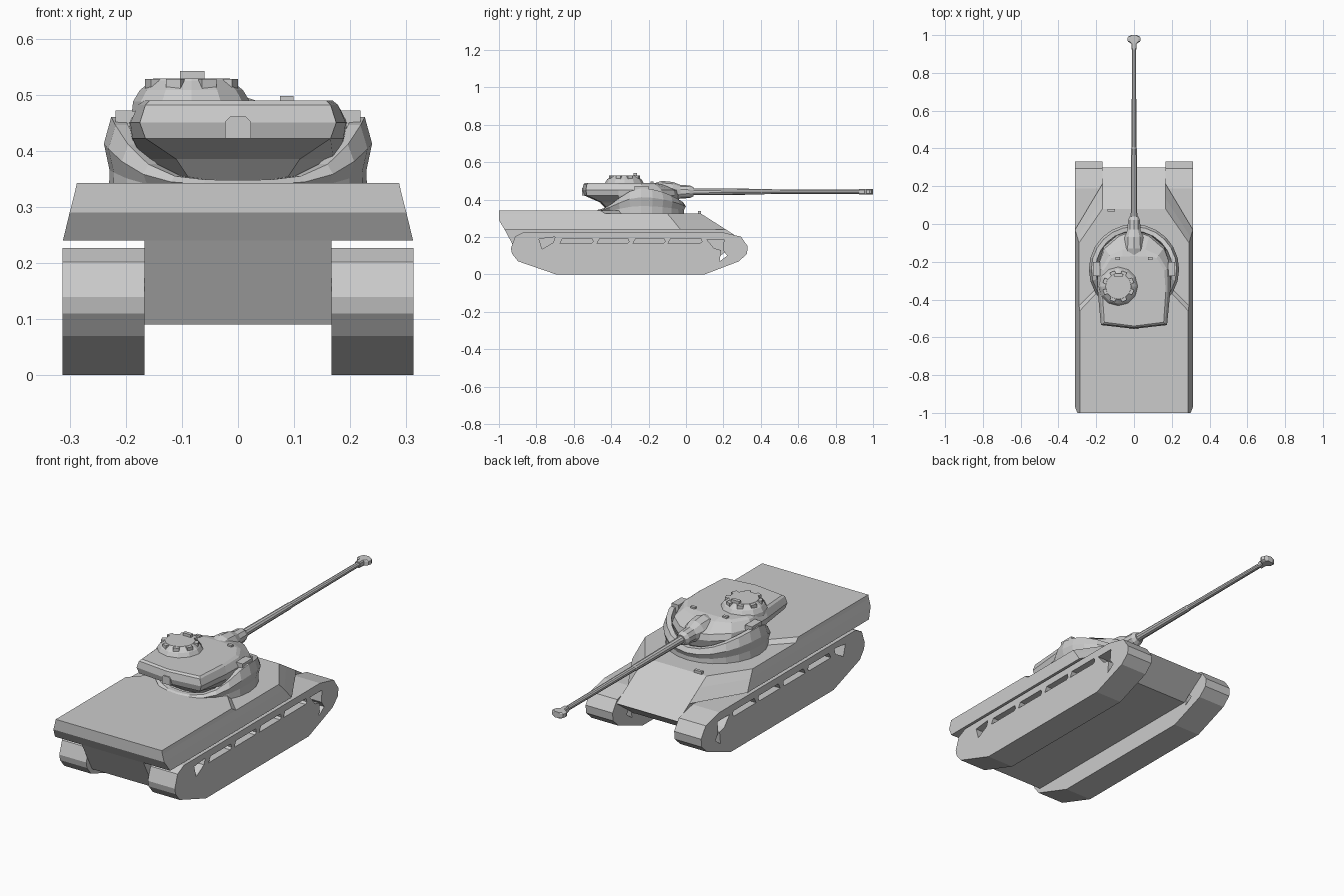
import bpy, bmesh
from math import sin, cos, pi

if "Cube" in bpy.data.objects:
    bpy.data.objects.remove(bpy.data.objects["Cube"])


def loft(name, rings, caps=True):
    """Skin a list of equal-length point rings, flat shaded."""
    bm = bmesh.new()
    add_loft(bm, rings, caps)
    return finish(name, bm)


def add_loft(bm, rings, caps=True):
    vs = [[bm.verts.new(p) for p in r] for r in rings]
    n = len(vs[0])
    for a, b in zip(vs, vs[1:]):
        for i in range(n):
            j = (i + 1) % n
            bm.faces.new((a[i], a[j], b[j], b[i]))
    if caps:
        bm.faces.new(vs[0][::-1])
        bm.faces.new(vs[-1])


def finish(name, bm):
    bmesh.ops.recalc_face_normals(bm, faces=bm.faces[:])
    me = bpy.data.meshes.new(name)
    bm.to_mesh(me)
    bm.free()
    ob = bpy.data.objects.new(name, me)
    bpy.context.collection.objects.link(ob)
    return ob


def sym(half, z):
    """Mirror a half outline (x >= 0) into a full ring at height z."""
    left = [(-x, y) for x, y in reversed(half) if x > 0]
    return [(x, y, z) for x, y in half + left]


def slab(profile, x0, x1):
    """Side profile (y, z) as two rings across x."""
    return [[(x, y, z) for y, z in profile] for x in (x0, x1)]


def circle(n, r, c, axis, h, turn=0.0):
    a = [2 * pi * (i + turn) / n for i in range(n)]
    if axis == 'z':
        return [(c[0] + r * cos(t), c[1] + r * sin(t), h) for t in a]
    return [(c[0] + r * cos(t), h, c[1] + r * sin(t)) for t in a]


def box(bm, lo, hi):
    add_loft(bm, [[(lo[0], lo[1], z), (hi[0], lo[1], z), (hi[0], hi[1], z), (lo[0], hi[1], z)]
                  for z in (lo[2], hi[2])])


# Track units with openings cut through the sides
track = [(-.695, 0), (.10, 0), (.283, .07), (.326, .11), (.33, .15), (.294, .202), (.187, .227),
         (-.866, .227), (-.914, .202), (-.936, .139), (-.93, .11), (-.898, .07)]
bm = bmesh.new()
for s in (-1, 1):
    add_loft(bm, slab(track, s * .167, s * .313))
tracks = finish("tracks", bm)

holes = [[(-.786, .19), (-.70, .20), (-.71, .17), (-.77, .135)],
         [(.11, .187), (.203, .187), (.198, .13), (.22, .10), (.18, .07), (.187, .13), (.15, .14)]]
for a, b in ((-.674, -.497), (-.476, -.305), (-.283, -.112), (-.096, .085)):
    holes.append([(a, .166), (b - .01, .166), (b, .175), (b - .005, .193), (a + .015, .193)])
bm = bmesh.new()
for h in holes:
    add_loft(bm, slab(h, -.4, .4))
cutter = finish("track_cutter", bm)
cutter.hide_render = True
mod = tracks.modifiers.new("openings", 'BOOLEAN')
mod.operation, mod.solver, mod.object = 'DIFFERENCE', 'EXACT', cutter
dg = bpy.context.evaluated_depsgraph_get()
tracks.data = bpy.data.meshes.new_from_object(tracks.evaluated_get(dg))
tracks.modifiers.clear()
bpy.data.objects.remove(cutter)

# Hull: central tub with sloped nose, then the wide upper body
loft("lower_hull", slab([(-.97, .24), (-.89, .09), (.17, .09), (.30, .185), (.08, .325), (-.97, .325)],
                        -.167, .167))
loft("upper_hull", [
    sym([(.167, .213), (.312, -.03), (.312, -.97)], .24),
    sym([(.167, .135), (.300, -.07), (.300, -1)], .29),
    sym([(.167, .08), (.291, -.10), (.291, -1)], .325)])
loft("engine_deck", [
    sym([(.18, -.32), (.291, -.432), (.291, -1)], .325),
    sym([(.18, -.345), (.287, -.46), (.287, -1)], .343)])
bm = bmesh.new()
box(bm, (-.14, .065, .30), (-.10, .08, .338))
finish("driver_periscope", bm)

# Lower turret: bowl whose rim climbs to the side pivots
N, CY = 24, -.24


def rim(t):
    return .385 + .075 * cos(t) ** 2 if sin(t) > 0 else .348 + .112 * cos(t) ** 4


rings = []
for f, r in ((0, .230), (.3, .229), (.65, .239), (1, .226), (1, .203), (.1, .185)):
    rings.append([(r * cos(t), CY + r * sin(t), .325 + f * (rim(t) - .325))
                  for t in (2 * pi * i / N for i in range(N))])
loft("turret_base", rings)
bm = bmesh.new()
for s in (-1, 1):
    a, b = sorted((s * .18, s * .218))
    box(bm, (a, -.275, .43), (b, -.20, .472))
finish("pivot_blocks", bm)

# Upper turret: rounded front, overhanging rear
loft("upper_turret", [
    sym([(0, -.08), (.07, -.10), (.12, -.15), (.14, -.24), (.13, -.33), (.08, -.41), (0, -.42)], .34),
    sym([(0, -.045), (.085, -.07), (.155, -.13), (.18, -.24), (.17, -.35), (.11, -.45), (0, -.46)], .385),
    sym([(0, -.03), (.09, -.06), (.16, -.12), (.192, -.22), (.188, -.36), (.165, -.53), (0, -.545)], .422),
    sym([(0, -.035), (.08, -.065), (.155, -.13), (.195, -.23), (.192, -.36), (.175, -.535), (0, -.555)], .45),
    sym([(0, -.13), (.06, -.135), (.13, -.165), (.175, -.24), (.178, -.36), (.165, -.53), (0, -.548)], .482),
    sym([(0, -.17), (.06, -.172), (.12, -.18), (.16, -.245), (.168, -.36), (.157, -.52), (0, -.54)], .49)])
loft("rear_port", [[(x, y, z) for x, z in
                    ((-.023, .422), (.023, .422), (.023, .452), (.014, .461), (-.014, .461), (-.023, .452))]
                   for y in (-.53, -.557)])
bm = bmesh.new()
for s in (-1, 1):
    box(bm, (s * .087 - .012, -.19, .48), (s * .087 + .012, -.175, .498))
finish("roof_periscopes", bm)

# Commander's cupola with vision blocks and hatch block
CC = (-.083, -.33)
loft("cupola", [circle(12, r, CC, 'z', z) for r, z in
                ((.106, .47), (.104, .488), (.092, .508), (.072, .524), (.068, .529))])
bm = bmesh.new()
for i in range(8):
    t = 2 * pi * (i + .5) / 8
    c, s = cos(t), sin(t)
    pts = [(.06, -.014), (.084, -.014), (.084, .014), (.06, .014)]
    add_loft(bm, [[(CC[0] + u * c - v * s, CC[1] + u * s + v * c, z) for u, v in pts]
                  for z in (.51, .528)])
finish("vision_blocks", bm)
bm = bmesh.new()
box(bm, (-.103, -.28, .52), (-.06, -.262, .542))
finish("cupola_sight", bm)

# Gun: mantlet, stepped barrel, flattened muzzle brake
G = (0, .442)
loft("mantlet", [circle(10, r, G, 'y', y, .5) for y, r in
                 ((-.17, .045), (-.13, .058), (-.07, .052), (-.03, .036), (.02, .034), (.04, .024))])
loft("barrel", [circle(10, r, G, 'y', y, .5) for y, r in
                ((.0, .02), (.06, .018), (.40, .0155), (.405, .0135), (.93, .0115), (.97, .0115))])
brake = [(.013, .925), (.014, .955), (.032, .965), (.036, .98), (.03, .993), (.014, 1.0)]
loft("muzzle_brake", [[(w * a, y, G[1] + .0145 * b) for a, b in
                       ((-1, -.6), (-.7, -1), (.7, -1), (1, -.6), (1, .6), (.7, 1), (-.7, 1), (-1, .6))]
                      for w, y in brake])
